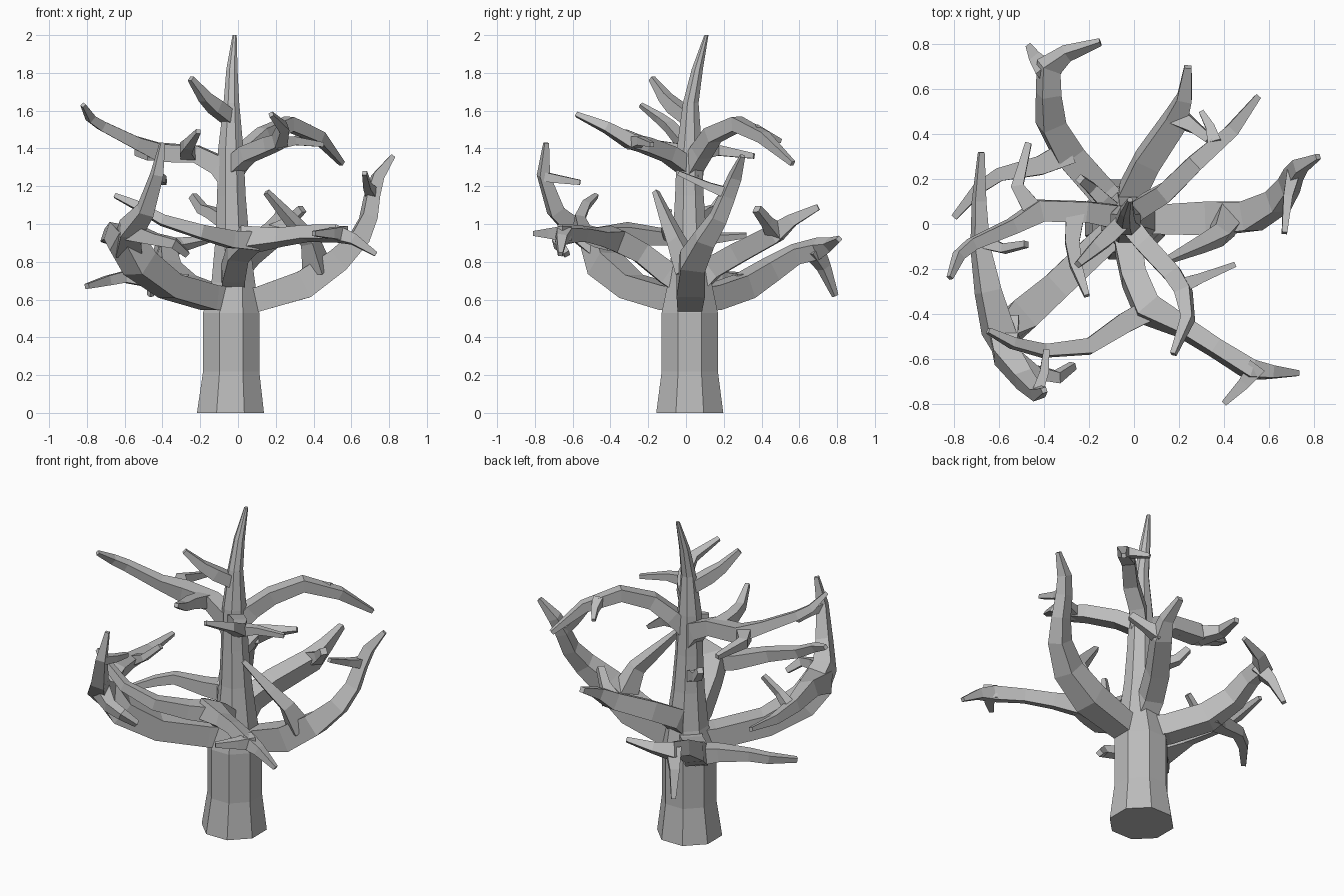
import bpy, bmesh, math
from mathutils import Vector

bark = bpy.data.materials.new("grey bark")
bark.diffuse_color = (0.5, 0.5, 0.5, 1)


def finish(bm, name):
    bmesh.ops.recalc_face_normals(bm, faces=bm.faces)
    me = bpy.data.meshes.new(name)
    bm.to_mesh(me)
    bm.free()
    me.materials.append(bark)
    bpy.context.collection.objects.link(bpy.data.objects.new(name, me))


def skin(bm, rings):
    for a, b in zip(rings, rings[1:]):
        n = len(a)
        for i in range(n):
            bm.faces.new((a[i], a[(i + 1) % n], b[(i + 1) % n], b[i]))
    bm.faces.new(rings[0][::-1])
    bm.faces.new(rings[-1])


def limb(name, *pts):
    """Square tapering branch through (x, y, z, half width) points."""
    bm = bmesh.new()
    p = [Vector(q[:3]) for q in pts]
    side, rings = None, []
    for i, q in enumerate(pts):
        d_in = (p[i] - p[max(i - 1, 0)]).normalized()
        d_out = (p[min(i + 1, len(p) - 1)] - p[i]).normalized()
        t = (d_in + d_out).normalized()
        if side is None:
            side = t.cross(Vector((0, 0, 1)))
        side = (side - t * side.dot(t)).normalized()
        up = side.cross(t)
        w = q[3]
        rings.append([bm.verts.new(p[i] + side * a * w + up * b * w)
                      for a, b in ((-1, -1), (1, -1), (1, 1), (-1, 1))])
    skin(bm, rings)
    finish(bm, name)


# Trunk: octagonal rings as (x, y, z, radius)
bm = bmesh.new()
rings = []
for x, y, z, r in ((-.04, .02, 0, .192), (-.036, .02, .22, .161), (-.036, .02, .53, .161),
                   (-.025, .02, .69, .125), (-.03, .02, .92, .097), (-.035, .018, 1.15, .082),
                   (-.038, .018, 1.4, .072), (-.035, .025, 1.64, .045),
                   (-.032, .06, 1.82, .032), (-.018, .108, 2.0, .012)):
    rings.append([bm.verts.new((x + r * math.cos(math.pi / 8 + k * math.pi / 4),
                                y + r * math.sin(math.pi / 8 + k * math.pi / 4), z))
                  for k in range(8)])
skin(bm, rings)
finish(bm, "trunk")

# Right limb and twigs
limb("right_limb", (-.02, .02, .6, .065), (.1, .02, .6, .065), (.35, .025, .68, .075),
     (.52, .035, .8, .065), (.64, .1, .92, .05), (.69, .17, 1.03, .04),
     (.71, .22, 1.15, .035), (.74, .26, 1.25, .03), (.82, .3, 1.36, .012))
limb("right_tip_twig", (.71, .23, 1.16, .03), (.685, .12, 1.2, .02), (.67, -.04, 1.27, .012))
limb("right_inner_twig", (.42, .02, .76, .06), (.38, -.05, .91, .038),
     (.3, -.09, 1.0, .03), (.15, -.16, 1.17, .014))

# Front left limb and its forks
limb("left_limb", (-.06, -.01, .6, .065), (-.15, -.09, .61, .065), (-.36, -.29, .67, .065),
     (-.52, -.43, .79, .075), (-.6, -.49, .92, .07), (-.65, -.3, .95, .048),
     (-.685, -.1, .93, .035), (-.69, .1, .92, .026), (-.68, .32, .94, .012))
limb("left_rising_fork", (-.58, -.45, .88, .07), (-.57, -.58, .97, .055), (-.49, -.69, 1.07, .04),
     (-.43, -.755, 1.26, .028), (-.4, -.74, 1.43, .012))
limb("left_rising_twig", (-.43, -.75, 1.25, .025), (-.4, -.66, 1.235, .02), (-.39, -.56, 1.22, .013))
limb("left_drooping_twig", (-.57, -.57, .96, .045), (-.44, -.66, .92, .03),
     (-.34, -.68, .9, .025), (-.27, -.63, .84, .016))
limb("left_small_twig", (-.67, -.08, .93, .03), (-.58, -.11, .98, .02), (-.48, -.09, 1.07, .014))

# Front limb with two arms
limb("front_limb", (-.03, -.01, .68, .06), (-.025, -.1, .74, .06), (0, -.24, .85, .055),
     (.06, -.38, .92, .06), (.22, -.46, .93, .04), (.36, -.55, .95, .036),
     (.52, -.65, .95, .04), (.61, -.66, .92, .028), (.73, -.665, .84, .012))
limb("front_right_twig", (.55, -.63, .95, .04), (.49, -.71, .95, .027), (.4, -.8, .95, .013))
limb("front_left_arm", (.09, -.37, .91, .05), (-.04, -.44, .92, .045), (-.2, -.545, .96, .035),
     (-.4, -.565, 1.02, .027), (-.54, -.53, 1.1, .022), (-.65, -.475, 1.15, .012))

# Upper front right branch
limb("upper_front_branch", (-.03, .01, 1.3, .045), (.05, -.09, 1.37, .042), (.17, -.22, 1.42, .04),
     (.22, -.3, 1.44, .036), (.24, -.42, 1.51, .026), (.175, -.58, 1.58, .012))
limb("upper_front_twig", (.2, -.28, 1.43, .035), (.3, -.24, 1.44, .022), (.45, -.18, 1.42, .012))

# Upper back right branch
limb("upper_back_branch", (-.03, .02, 1.28, .045), (.04, .08, 1.38, .045), (.14, .14, 1.47, .042),
     (.27, .27, 1.53, .038), (.43, .41, 1.46, .03), (.55, .565, 1.32, .013))
limb("upper_back_twig", (.36, .36, 1.5, .03), (.34, .43, 1.47, .02), (.3, .5, 1.44, .011))

# Mid back branch
limb("back_branch", (-.02, .05, .68, .06), (-.01, .14, .77, .058), (.06, .28, .85, .056),
     (.19, .47, .95, .05), (.225, .56, 1.02, .033), (.24, .7, 1.09, .016))
limb("back_twig", (.19, .48, .95, .045), (.27, .43, 1.01, .026), (.34, .375, 1.08, .02))

# Back left limb and forks
limb("back_left_limb", (-.06, .05, .6, .065), (-.14, .14, .61, .065), (-.29, .31, .67, .064),
     (-.37, .45, .76, .055), (-.38, .58, .84, .045), (-.38, .7, .87, .045),
     (-.3, .76, .89, .028), (-.15, .81, .92, .013))
limb("back_left_drooping_twig", (-.38, .67, .87, .045), (-.43, .73, .77, .028), (-.465, .79, .62, .013))
limb("back_left_side_fork", (-.29, .32, .68, .055), (-.42, .26, .7, .042), (-.6, .22, .72, .03),
     (-.69, .16, .7, .026), (-.8, .03, .67, .014))

# Upper left branch and twigs
limb("upper_left_branch", (-.03, .02, 1.22, .055), (-.1, .035, 1.31, .052), (-.22, .055, 1.37, .045),
     (-.42, .06, 1.38, .048), (-.54, -.01, 1.43, .033), (-.72, -.09, 1.52, .026),
     (-.78, -.14, 1.56, .022), (-.82, -.24, 1.63, .011))
limb("upper_left_back_twig", (-.44, .05, 1.38, .045), (-.52, .17, 1.39, .028), (-.47, .36, 1.36, .014))
limb("upper_left_front_twig", (-.26, .06, 1.37, .042), (-.275, -.08, 1.4, .032),
     (-.26, -.18, 1.42, .026), (-.21, -.32, 1.49, .012))

# Short shoots on the upper trunk
limb("crown_shoot", (-.03, .03, 1.55, .036), (-.12, -.06, 1.62, .036),
     (-.175, -.11, 1.67, .028), (-.25, -.18, 1.77, .014))
limb("trunk_shoot", (-.05, .03, 1.0, .035), (-.14, .11, 1.06, .03), (-.19, .16, 1.08, .025),
     (-.24, .2, 1.15, .018))
